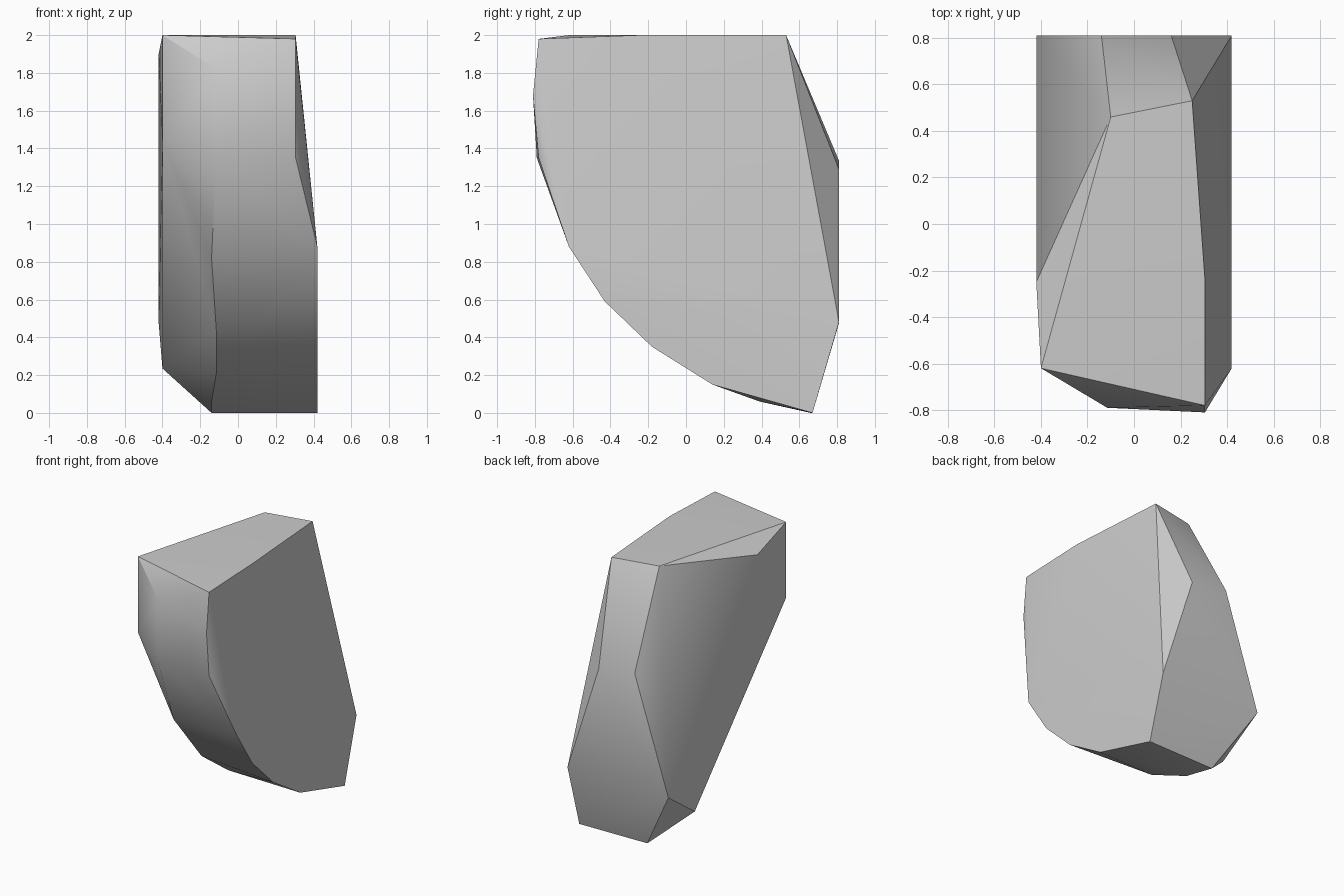
import bpy
import bmesh
from math import radians

# Remove the default cube only
default_cube = bpy.data.objects.get("Cube")
if default_cube:
    bpy.data.objects.remove(default_cube, do_unlink=True)


def make_material(name, colour):
    material = bpy.data.materials.new(name)
    material.use_nodes = True
    material.diffuse_color = colour
    shader = next(node for node in material.node_tree.nodes
                  if node.type == "BSDF_PRINCIPLED")
    shader.inputs["Base Color"].default_value = colour
    return material


def profile(x, outline):
    """Place a list of (y, z) points at one x position."""
    return [(x, y, z) for y, z in outline]


def hull_object(name, points, material, sharp_angle):
    """Wrap the corner points in a closed faceted skin."""
    bm = bmesh.new()
    for point in points:
        bm.verts.new(point)
    result = bmesh.ops.convex_hull(bm, input=bm.verts[:])
    loose = {item for item in result["geom_interior"] + result["geom_unused"]
             if isinstance(item, bmesh.types.BMVert)}
    bmesh.ops.delete(bm, geom=list(loose), context="VERTS")
    bmesh.ops.recalc_face_normals(bm, faces=bm.faces[:])
    mesh = bpy.data.meshes.new(name)
    bm.to_mesh(mesh)
    bm.free()
    mesh.materials.append(material)
    rock = bpy.data.objects.new(name, mesh)
    bpy.context.collection.objects.link(rock)
    bpy.ops.object.select_all(action="DESELECT")
    rock.select_set(True)
    bpy.context.view_layer.objects.active = rock
    bpy.ops.object.shade_smooth_by_angle(angle=sharp_angle)
    return rock


# Broad left side: upper rim leans inward, lower rim follows the curved belly
left_upper_rim = profile(.305, [(-.24, 2), (-.78, 1.98), (-.81, 1.68), (-.78, 1.35)])
left_lower_rim = profile(.42, [(-.62, .88), (-.43, .59), (-.18, .35), (.14, .15),
                               (.67, 0), (.81, .48)])

# Inner ridge running down the front and under the belly
front_ridge = profile(-.115, [(-.79, 1.82), (-.79, 1.35), (-.27, .44), (.05, .21)])
belly_ridge = profile(-.14, [(-.565, .82), (.39, .06), (.66, 0)])

# Right side: steep front corner, shoulder and lower back corner
right_front_corner = profile(-.4, [(-.62, 2), (-.62, 1.43), (.467, .235)])
right_shoulder = profile(-.42, [(-.25, 1.9), (.81, .475)])

# Chamfered back between the top and the rear face
back_chamfer = [(.25, .53, 2), (-.1, .46, 2), (.16, .81, 1.29), (-.14, .81, 1.335)]

stone_grey = make_material("stone grey", (.6, .6, .6, 1))
hull_object("rock_slab",
            left_upper_rim + left_lower_rim + front_ridge + belly_ridge
            + right_front_corner + right_shoulder + back_chamfer,
            stone_grey, radians(30))
